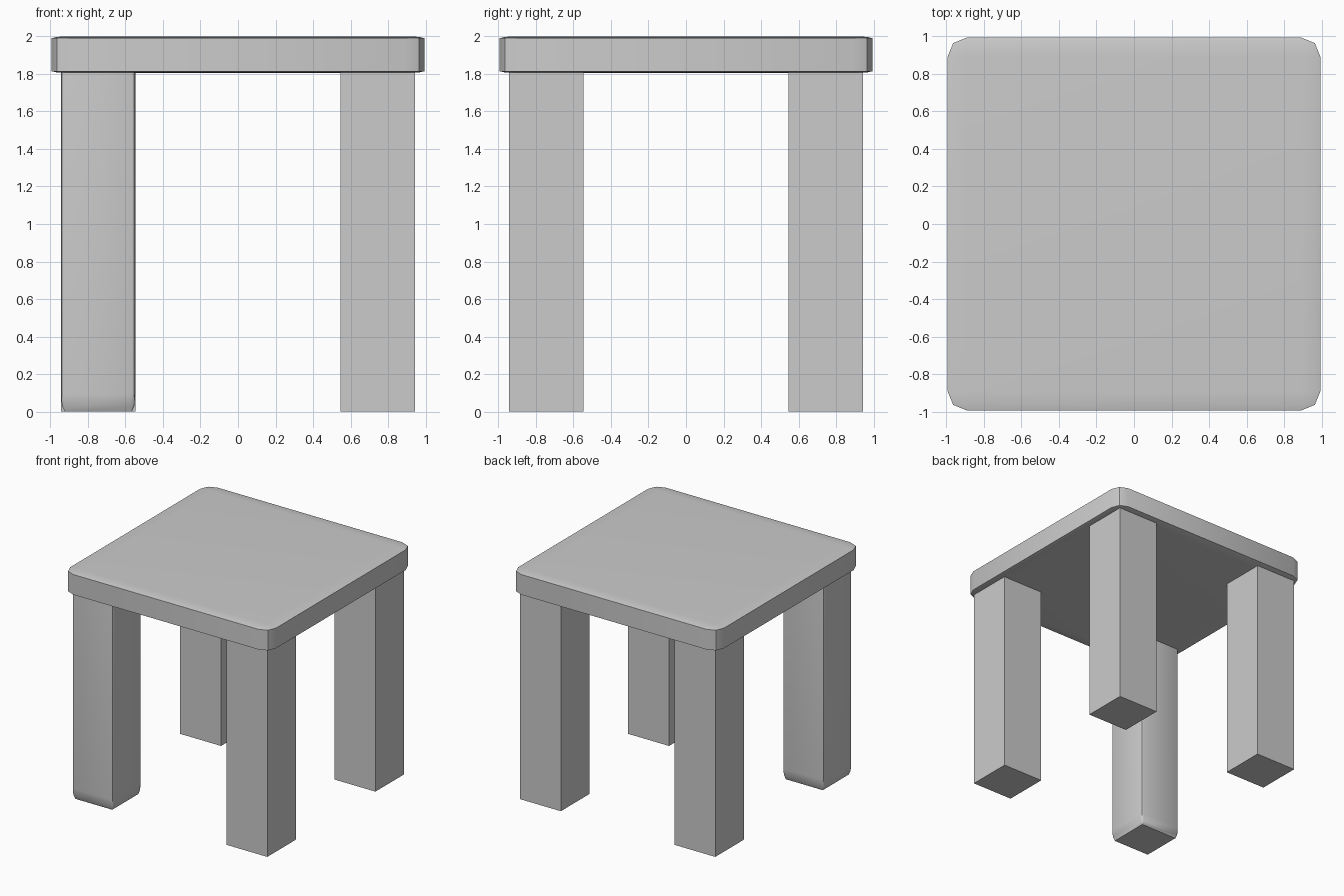
import bpy, bmesh
from mathutils import Vector
from math import radians

if "Cube" in bpy.data.objects:
    bpy.data.objects.remove(bpy.data.objects["Cube"])


def box(name, centre, size, rounded=False):
    """Box of given size; rounded ones are bevelled as a cube, then stretched."""
    bm = bmesh.new()
    bmesh.ops.create_cube(bm, size=2)
    if rounded:
        bmesh.ops.bevel(bm, geom=bm.edges[:], offset=0.1, offset_type='OFFSET',
                        segments=2, profile=0.5, affect='EDGES')
    bmesh.ops.scale(bm, vec=Vector(size) / 2, verts=bm.verts)
    me = bpy.data.meshes.new(name)
    bm.to_mesh(me)
    bm.free()
    ob = bpy.data.objects.new(name, me)
    ob.location = centre
    bpy.context.collection.objects.link(ob)
    if rounded:
        bpy.ops.object.select_all(action='DESELECT')
        ob.select_set(True)
        bpy.context.view_layer.objects.active = ob
        bpy.ops.object.shade_smooth_by_angle(angle=radians(30))
    return ob


# Square top with softened corners
box("seat", (0, 0, 1.902), (1.985, 1.985, 0.196), rounded=True)

# Four square legs running up into the top; only the front left one is rounded
LEG_TOP = 1.93
for side, sx in (("left", -1), ("right", 1)):
    for end, sy in (("front", -1), ("back", 1)):
        box(f"{end}_{side}_leg", (sx * 0.745, sy * 0.745, LEG_TOP / 2),
            (0.396, 0.396, LEG_TOP), rounded=(side == "left" and end == "front"))
